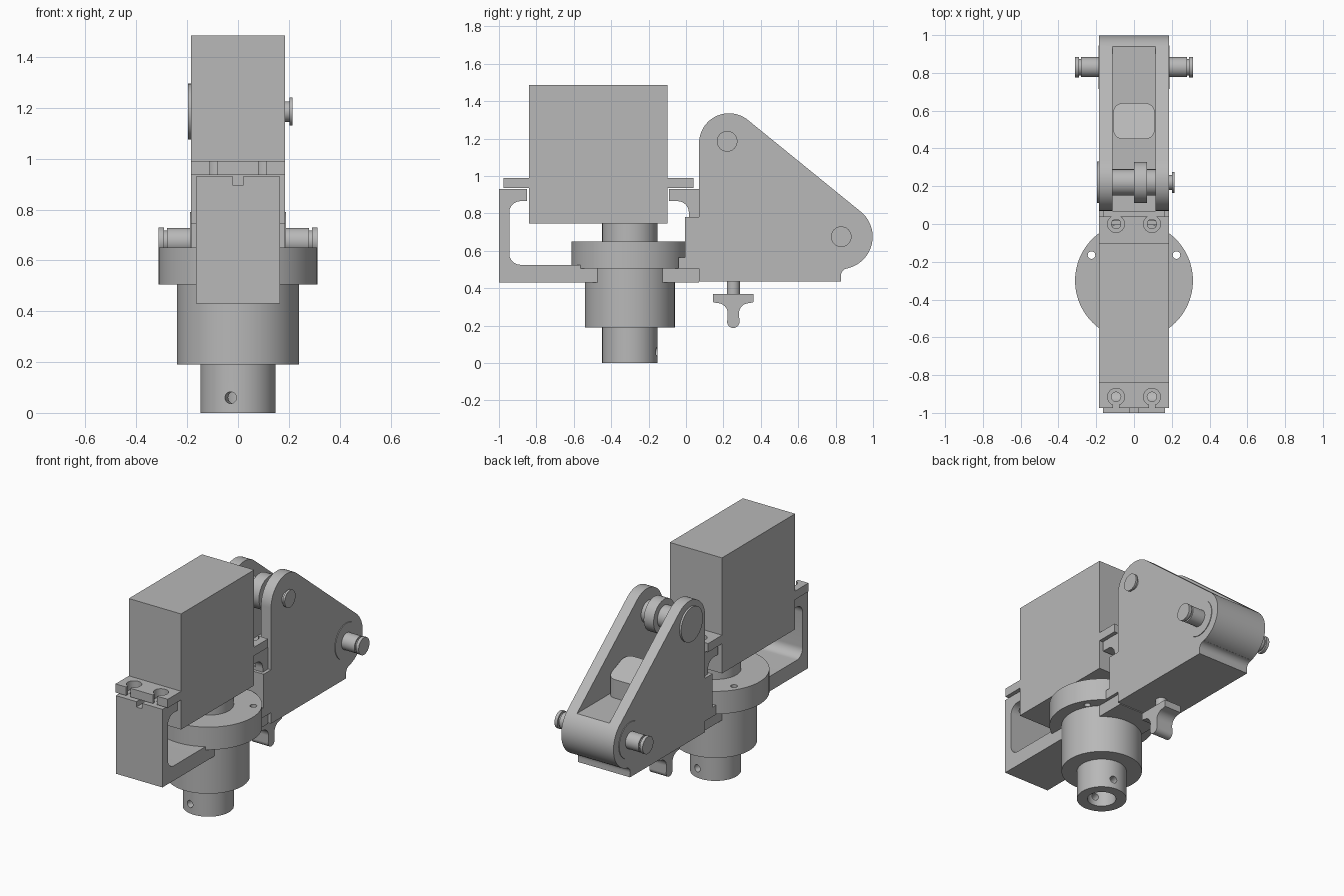
import bpy, bmesh, math
from mathutils import Matrix, Vector

default = bpy.data.objects.get("Cube")
if default:
    bpy.data.objects.remove(default)

grey = bpy.data.materials.new("plain grey")
grey.use_nodes = True
COLOUR = (0.48, 0.48, 0.48, 1)
grey.diffuse_color = COLOUR
grey.node_tree.nodes["Principled BSDF"].inputs["Base Color"].default_value = COLOUR


def finish(name, bm):
    bmesh.ops.recalc_face_normals(bm, faces=bm.faces)
    mesh = bpy.data.meshes.new(name)
    bm.to_mesh(mesh)
    bm.free()
    mesh.materials.append(grey)
    ob = bpy.data.objects.new(name, mesh)
    bpy.context.scene.collection.objects.link(ob)
    return ob


def box(name, x, y, z):
    """Box from its (low, high) range on each axis."""
    bm = bmesh.new()
    bmesh.ops.create_cube(bm, size=1)
    for v in bm.verts:
        v.co = Vector([(r[0] + r[1]) / 2 + c * (r[1] - r[0]) for c, r in zip(v.co, (x, y, z))])
    return finish(name, bm)


def rod(name, start, end, radius, sides=48):
    """Cylinder between two points."""
    a, b = Vector(start), Vector(end)
    turn = (b - a).to_track_quat('Z', 'Y').to_matrix().to_4x4()
    bm = bmesh.new()
    bmesh.ops.create_cone(bm, cap_ends=True, segments=sides, radius1=radius, radius2=radius,
                          depth=(b - a).length, matrix=Matrix.Translation((a + b) / 2) @ turn)
    return finish(name, bm)


def side_profile(name, points, half):
    """Extrude a (y, z) outline across x."""
    bm = bmesh.new()
    face = bm.faces.new([bm.verts.new((-half, y, z)) for y, z in points])
    new = bmesh.ops.extrude_face_region(bm, geom=[face])["geom"]
    bmesh.ops.translate(bm, vec=(2 * half, 0, 0),
                        verts=[g for g in new if isinstance(g, bmesh.types.BMVert)])
    return finish(name, bm)


def arc(y, z, r, start, end, steps=10):
    angles = [math.radians(start + (end - start) * i / steps) for i in range(steps + 1)]
    return [(y + r * math.cos(a), z + r * math.sin(a)) for a in angles]


def cut(ob, *cutters):
    """Subtract the cutters and bake the result."""
    for c in cutters:
        mod = ob.modifiers.new("cut", 'BOOLEAN')
        mod.operation, mod.solver, mod.object = 'DIFFERENCE', 'EXACT', c
    graph = bpy.context.evaluated_depsgraph_get()
    mesh = bpy.data.meshes.new_from_object(ob.evaluated_get(graph))
    ob.modifiers.clear()
    ob.data = mesh
    for c in cutters:
        bpy.data.objects.remove(c)


AXIS = -0.30   # y of the vertical shaft


def upright(name, z0, z1, r, x=0, y=AXIS, sides=64):
    return rod(name, (x, y, z0), (x, y, z1), r, sides)


# Motor block with its two slotted mounting ears
box("motor_block", (-.185, .185), (-.84, -.10), (.745, 1.485))
for label, inner, outer, hole in (("front", -.84, -.975, -.915), ("rear", -.10, .04, 0)):
    ear = box(label + "_ear", (-.185, .185), sorted((inner, outer)), (.935, .99))
    tools = []
    for x in (-.095, .095):
        tools.append(upright("hole", .9, 1.1, .045, x, hole, 32))
        tools.append(box("slot", (x - .015, x + .015), sorted((hole, outer * 1.5)), (.9, 1.1)))
    cut(ear, *tools)

# C-shaped bracket holding the motor
outline = [(-1, .43), (.07, .43), (.07, .93), (-.09, .93), (-.09, .865)]
for y, z, a in ((-.045, .805, 90), (-.045, .585, 0), (-.885, .585, -90), (-.885, .805, -180)):
    outline += arc(y, z, .06, a, a - 90)
outline += [(-.85, .865), (-.85, .93), (-1, .93)]
bracket = side_profile("bracket", outline, .165)
cut(bracket, box("notch", (-.02, .02), (-1.1, -.8), (.895, 1)),
    *[upright("screw_hole", .8, 1, .025, x, y, 24) for x in (-.095, .095) for y in (-.915, 0)])
box("bracket_joint", (-.185, .185), (-.005, .075), (.56, .78))
box("bracket_foot", (-.185, .185), (-.04, .075), (.505, .565))

# Rotating shaft, housing and flange
upright("upper_shaft", .64, .75, .148)
upright("housing", .19, .51, .24)
flange = upright("flange", .505, .65, .312, sides=96)
cut(flange, *[upright("hole", .4, .8, .02, x, -.165, 24) for x in (-.225, .225)])
shaft = upright("lower_shaft", 0, .195, .148)
cut(shaft, upright("bore", -.1, .15, .085),
    rod("cross_hole", (-.06, AXIS - .3, .06), (.06, AXIS + .3, .06), .023, 24))

# Two-cheeked rear clevis
outline = ([(.07, .435)] + arc(.23, 1.175, .16, 180, 49, 24) + arc(.825, .675, .173, 49, -75, 24)
           + arc(.87, .465, .042, 90, 180, 6) + [(.83, .435)])
clevis = side_profile("clevis", outline, .185)
cut(clevis, box("slot", (-.115, .115), (-.1, .945), (.805, 1.6)))

# Rounded stop between the cheeks
bm = bmesh.new()
plan = [p for x, y, a in ((.06, .59, 0), (-.06, .59, 90), (-.06, .50, 180), (.06, .50, 270))
        for p in arc(x, y, .05, a, a + 90, 8)]
low = bm.faces.new([bm.verts.new((x, y, .79)) for x, y in plan])
new = bmesh.ops.extrude_face_region(bm, geom=[low])["geom"]
for v in new:
    if isinstance(v, bmesh.types.BMVert):
        v.co.z = 1.0 - .4 * (v.co.y - .45)
finish("stop_block", bm)


def cross_rod(name, x0, x1, y, z, r):
    return rod(name, (x0, y, z), (x1, y, z), r)


# Upper pivot pin with roller collar and heads
TOP = (.22, 1.185)
cross_rod("pivot_pin", -.12, .12, *TOP, .07)
cross_rod("pivot_collar", 0, .07, *TOP, .108)
cross_rod("pivot_head", -.197, -.18, *TOP, .11)
cross_rod("pivot_tip", .18, .202, *TOP, .04)
cross_rod("pivot_clip", .202, .215, *TOP, .055)

# Lower trunnion pins, one on each side
LOW = (.83, .675)
for name, s in (("left", 1), ("right", -1)):
    cross_rod(name + "_bushing", s * .17, s * .189, *LOW, .115)
    cross_rod(name + "_pin", s * .18, s * .28, *LOW, .053)
    cross_rod(name + "_pin_neck", s * .27, s * .296, *LOW, .043)
    cross_rod(name + "_pin_head", s * .292, s * .312, *LOW, .055)

# Thumb screw under the clevis
upright("thumb_screw_stem", .36, .44, .035, 0, .253, 32)
half = [(.108, .37), (.108, .325)] + arc(.085, .265, .055, 90, 180, 8) + arc(0, .22, .033, 0, -90, 8)
wing = [(.253 + y, z) for y, z in half] + [(.253 - y, z) for y, z in reversed(half[:-1])]
side_profile("thumb_screw_wing", wing, .06)

# Smooth the round surfaces, keep the edges crisp
bpy.ops.object.select_all(action='DESELECT')
for ob in bpy.context.scene.objects:
    if ob.type == 'MESH':
        ob.select_set(True)
        bpy.context.view_layer.objects.active = ob
bpy.ops.object.shade_smooth_by_angle(angle=math.radians(30))
